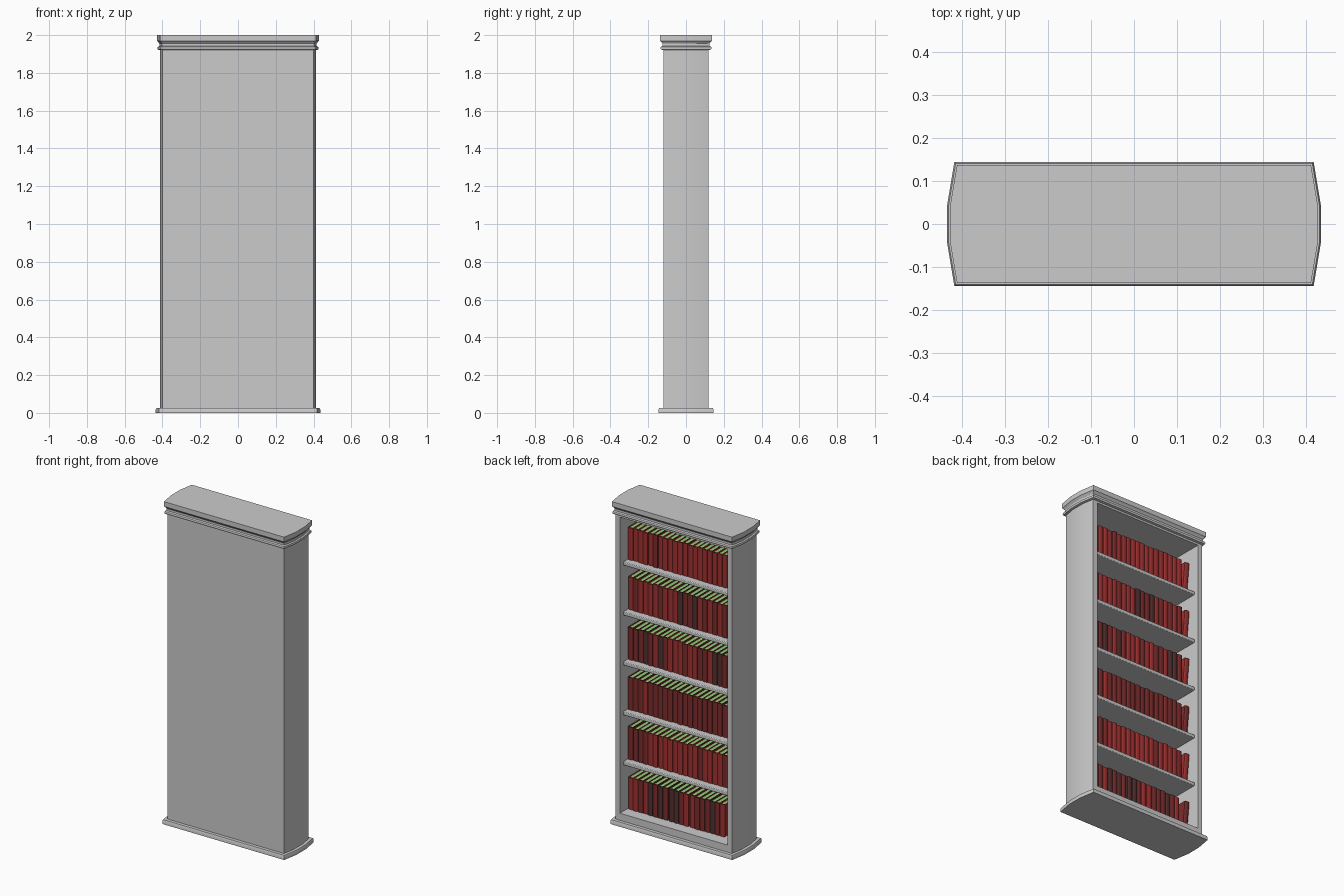
import bpy, bmesh, math, random
from mathutils import Matrix

if "Cube" in bpy.data.objects:
    bpy.data.objects.remove(bpy.data.objects["Cube"])

random.seed(4)


def material(name, rgb):
    m = bpy.data.materials.new(name)
    m.diffuse_color = (*rgb, 1)
    m.use_nodes = True
    m.node_tree.nodes["Principled BSDF"].inputs["Base Color"].default_value = m.diffuse_color
    return m


COVERS = [material("red_cover", (0.35, 0.03, 0.03)),
          material("dark_red_cover", (0.2, 0.025, 0.025)),
          material("black_red_cover", (0.09, 0.03, 0.03))]
PAGES = material("green_pages", (0.3, 0.6, 0.2))


def finish(name, bm, mats=(), angle=30):
    bmesh.ops.recalc_face_normals(bm, faces=bm.faces)
    me = bpy.data.meshes.new(name)
    bm.to_mesh(me)
    bm.free()
    for m in mats:
        me.materials.append(m)
    ob = bpy.data.objects.new(name, me)
    bpy.context.collection.objects.link(ob)
    bpy.ops.object.select_all(action='DESELECT')
    ob.select_set(True)
    bpy.context.view_layer.objects.active = ob
    bpy.ops.object.shade_smooth_by_angle(angle=math.radians(angle))
    return ob


def loft(bm, rings, mat=0):
    """Closed solid through rings of 3D points; returns its vertices."""
    loops = [[bm.verts.new(p) for p in r] for r in rings]
    n = len(loops[0])
    faces = [bm.faces.new(loops[0][::-1]), bm.faces.new(loops[-1])]
    for a, b in zip(loops, loops[1:]):
        for i in range(n):
            j = (i + 1) % n
            faces.append(bm.faces.new((a[i], a[j], b[j], b[i])))
    for f in faces:
        f.material_index = mat
    return [v for l in loops for v in l]


def prism(bm, outline, z0, z1, mat=0):
    return loft(bm, [[(x, y, z) for x, y in outline] for z in (z0, z1)], mat)


def rect(x0, x1, y0, y1):
    return [(x0, y0), (x1, y0), (x1, y1), (x0, y1)]


def box(name, x0, x1, y0, y1, z0, z1):
    bm = bmesh.new()
    prism(bm, rect(x0, x1, y0, y1), z0, z1)
    return finish(name, bm)


def bowed_outline(d):
    """Case footprint with bowed ends, grown outwards by d."""
    half = [(0.40 + d * 0.75, -0.12 - d), (0.413 + d * 0.9, -0.045),
            (0.413 + d * 0.9, 0.045), (0.40 + d * 0.75, 0.12 + d)]
    return half + [(-x, -y) for x, y in half]


def moulding(name, profile):
    bm = bmesh.new()
    loft(bm, [[(x, y, z) for x, y in bowed_outline(d)] for d, z in profile])
    return finish(name, bm)


# base plinth and crown mouldings
moulding("base_plinth", [(0.025, 0), (0.025, 0.018), (0.021, 0.026)])
moulding("crown", [(0.0, 1.92), (0.013, 1.924), (0.015, 1.932), (0.013, 1.938),
                   (0.004, 1.942), (0.004, 1.955), (0.012, 1.966),
                   (0.017, 1.97), (0.017, 2.0)])

# bowed side panels
for side, s in (("left", -1), ("right", 1)):
    bm = bmesh.new()
    prism(bm, [(s * x, y) for x, y in bowed_outline(0)[:4] + [(0.37, 0.12), (0.37, -0.12)]],
          0.024, 1.924)
    finish(side + "_side_panel", bm)

# solid panel, floor rail and ceiling
box("rear_panel", -0.37, 0.37, -0.12, -0.10, 0.024, 1.924)
box("floor", -0.37, 0.37, -0.10, 0.12, 0.024, 0.07)
box("ceiling", -0.37, 0.37, -0.10, 0.12, 1.908, 1.924)

# shelves with eased edges
FLOOR, STEP = 0.07, 0.31
for k in range(1, 6):
    z = FLOOR + STEP * k
    shelf = box(f"shelf_{k}", -0.37, 0.37, -0.10, 0.09, z - 0.022, z)
    bev = shelf.modifiers.new("eased_edge", 'BEVEL')
    bev.width = 0.004
    bev.segments = 2


def add_book(bm, x, z, t, h, d, front, mat, lean=0):
    """Wrap-round cover with a rounded spine and a page block inside."""
    b = 0.004
    spine = [(t / 2 * math.cos(a), front - 0.005 + 0.005 * math.sin(a))
             for a in [math.pi * i / 6 for i in range(7)]]
    inner = [(-t / 2, front - d), (-t / 2 + b, front - d), (-t / 2 + b, front - 0.01),
             (t / 2 - b, front - 0.01), (t / 2 - b, front - d), (t / 2, front - d)]
    verts = prism(bm, spine + inner, 0, h, mat)
    verts += prism(bm, rect(-t / 2 + b, t / 2 - b, front - d + 0.004, front - 0.01),
                   0.004, h - 0.004, len(COVERS))
    place = Matrix.Translation((x, 0, z)) @ Matrix.Rotation(lean, 4, 'Y')
    bmesh.ops.transform(bm, matrix=place, verts=verts)


# six rows of books, the last of each row leaning on the side panel
MIX = [(3, 5, 2), (8, 2, 0), (1, 9, 0), (5, 3, 2), (5, 4, 1), (9, 1, 0)]
for row, weights in enumerate(MIX):
    bm = bmesh.new()
    z = FLOOR + STEP * row + 0.001
    x, t = 0.366, 0.034
    while x - t > -0.318:
        mat = random.choices(range(3), weights)[0]
        add_book(bm, x - t / 2, z, t - 0.001, 0.2 + random.uniform(-0.003, 0.003), 0.14,
                 0.05 + random.uniform(-0.004, 0.002), mat)
        x -= t
        if row == 0 and random.random() < 0.12:
            x -= 0.008
    add_book(bm, -0.335, z + 0.002, t - 0.002, 0.195, 0.14, 0.05, weights.index(max(weights)),
             -math.radians(5))
    finish(f"books_row_{row + 1}", bm, COVERS + [PAGES], 35)
